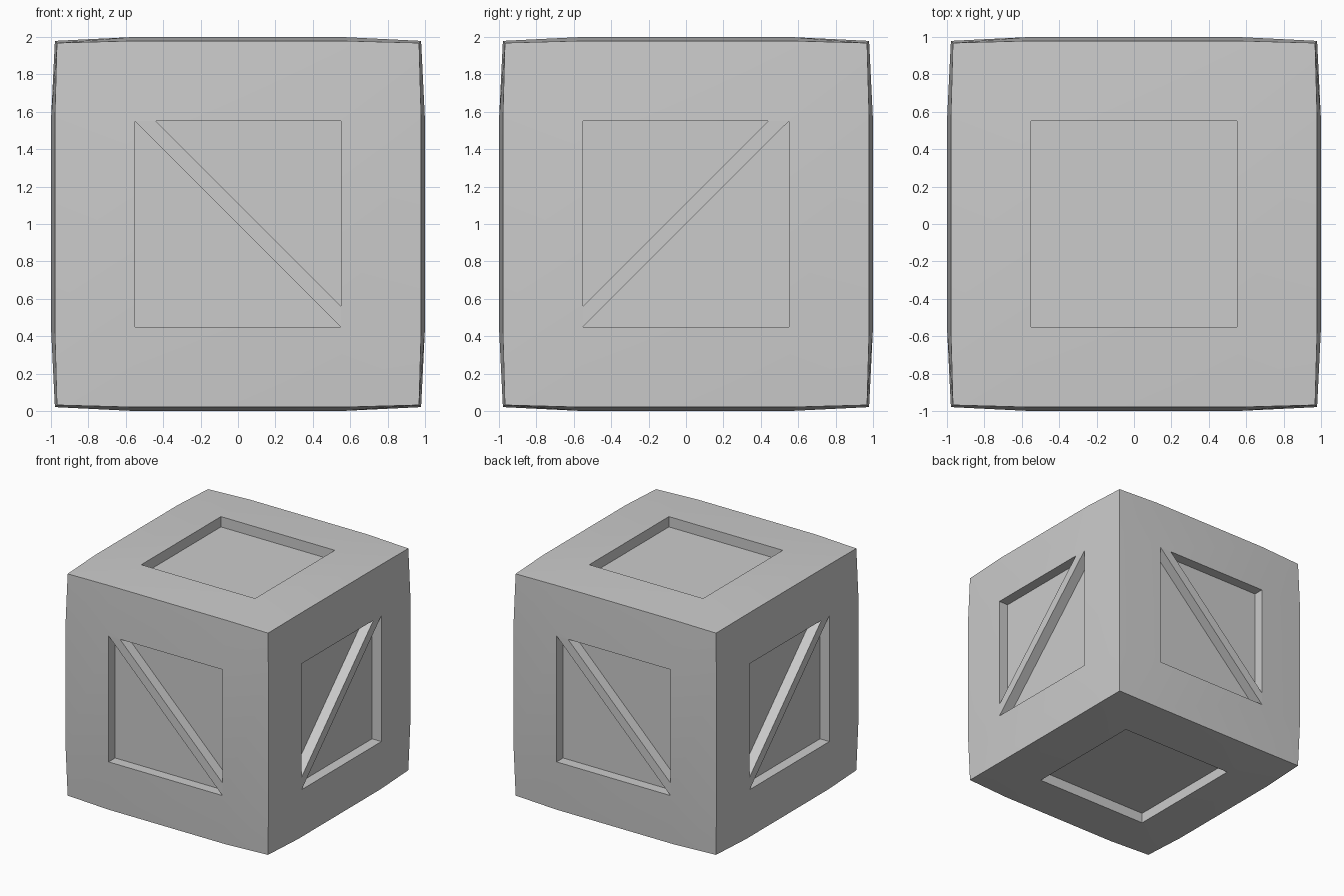
import bpy
import bmesh
from math import pi
from mathutils import Matrix, Vector

old = bpy.data.objects.get("Cube")
if old:
    bpy.data.objects.remove(old, do_unlink=True)

grey = bpy.data.materials.new("light grey")
grey.use_nodes = True
grey.diffuse_color = (0.6, 0.6, 0.6, 1)
grey.node_tree.nodes["Principled BSDF"].inputs["Base Color"].default_value = (0.6, 0.6, 0.6, 1)

CORNER, EDGE, BEND = 0.968, 0.979, 0.57   # bulged cube outline
HALF, FACE, FLOOR = 0.55, 1.0, 0.91       # recess half width, surface, depth
BRACE = 0.11                              # brace width along the rim


def finish(bm, name, smooth):
    bmesh.ops.remove_doubles(bm, verts=bm.verts, dist=0.0005)
    bmesh.ops.recalc_face_normals(bm, faces=bm.faces)
    mesh = bpy.data.meshes.new(name)
    bm.to_mesh(mesh)
    bm.free()
    mesh.materials.append(grey)
    obj = bpy.data.objects.new(name, mesh)
    bpy.context.collection.objects.link(obj)
    if smooth:
        bpy.ops.object.select_all(action='DESELECT')
        obj.select_set(True)
        bpy.context.view_layer.objects.active = obj
        bpy.ops.object.shade_smooth_by_angle(angle=pi / 6)
    return obj


def place(rot, u, v, w):
    """Side coordinates (across, up, outward) of the front, turned by rot."""
    return rot @ Vector((u, -w, v))


def grid_point(i, j):
    """Point of the bulged side, on a grid of four by four."""
    su, sv = (-1 if i < 2 else 1), (-1 if j < 2 else 1)
    out_u, out_v = i in (0, 3), j in (0, 3)
    if out_u and out_v:
        return su * CORNER, sv * CORNER, CORNER
    if out_u:
        return su * EDGE, sv * BEND, EDGE
    if out_v:
        return su * BEND, sv * EDGE, EDGE
    return su * HALF, sv * HALF, FACE


def add_side(bm, rot):
    """Frame around a square recess with walls and a floor."""
    v = {(i, j): bm.verts.new(place(rot, *grid_point(i, j)))
         for i in range(4) for j in range(4)}
    for i in range(3):
        for j in range(3):
            if (i, j) != (1, 1):
                bm.faces.new((v[i, j], v[i + 1, j], v[i + 1, j + 1], v[i, j + 1]))
    rim = [v[1, 1], v[2, 1], v[2, 2], v[1, 2]]
    floor = [bm.verts.new(place(rot, su * HALF, sv * HALF, FLOOR))
             for su, sv in ((-1, -1), (1, -1), (1, 1), (-1, 1))]
    bm.faces.new(floor)
    for k in range(4):
        n = (k + 1) % 4
        bm.faces.new((rim[k], rim[n], floor[n], floor[k]))


def add_brace(name, rot, flip):
    """Diagonal plank that fills the recess up to the surface."""
    outline = [(-HALF, HALF), (BRACE - HALF, HALF), (HALF, BRACE - HALF), (HALF, -HALF)]
    bm = bmesh.new()
    back, front = ([bm.verts.new(place(rot, flip * u, v, w)) for u, v in outline]
                   for w in (FLOOR, FACE))
    bm.faces.new(back)
    bm.faces.new(front)
    for k in range(4):
        n = (k + 1) % 4
        bm.faces.new((back[k], back[n], front[n], front[k]))
    finish(bm, name, False)


# Crate body: four upright sides, top and bottom
turns = [Matrix.Rotation(k * pi / 2, 3, 'Z') for k in range(4)]
caps = [Matrix.Rotation(s * pi / 2, 3, 'X') for s in (-1, 1)]
body = bmesh.new()
for rot in turns + caps:
    add_side(body, rot)
finish(body, "crate_body", True).location.z = 1

# Braces on the upright sides, leaning alternately
for k, side in enumerate(("front", "left", "back", "right")):
    add_brace(side + "_brace", turns[k], 1 if k % 2 == 0 else -1)
    bpy.data.objects[side + "_brace"].location.z = 1
